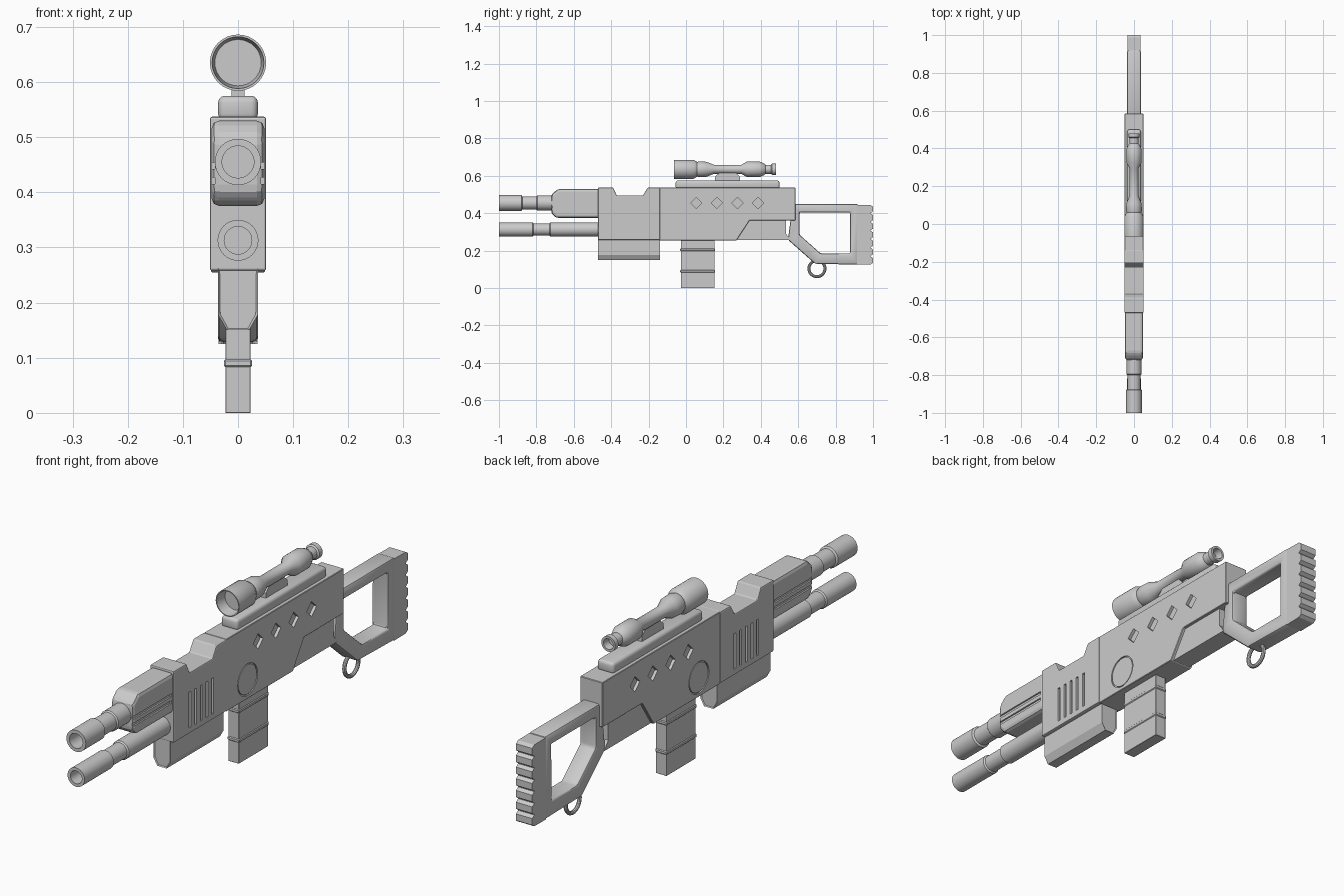
import bpy, bmesh, math
from mathutils import Matrix

if "Cube" in bpy.data.objects:
    bpy.data.objects.remove(bpy.data.objects["Cube"])


def finish(name, bm, bevel=0.0, segs=2, smooth=False):
    bmesh.ops.recalc_face_normals(bm, faces=bm.faces)
    me = bpy.data.meshes.new(name)
    bm.to_mesh(me)
    bm.free()
    ob = bpy.data.objects.new(name, me)
    bpy.context.collection.objects.link(ob)
    select(ob)
    if bevel:
        m = ob.modifiers.new("bevel", 'BEVEL')
        m.width, m.segments, m.limit_method = bevel, segs, 'ANGLE'
        bpy.ops.object.modifier_apply(modifier="bevel")
    if smooth:
        bpy.ops.object.shade_smooth_by_angle(angle=math.radians(35))
    return ob


def select(ob):
    bpy.ops.object.select_all(action='DESELECT')
    bpy.context.view_layer.objects.active = ob
    ob.select_set(True)


def prism(bm, pts, x0, x1):
    """Side outline of (y, z) points, extruded across x."""
    f = bm.faces.new([bm.verts.new((x0, y, z)) for y, z in pts])
    r = bmesh.ops.extrude_face_region(bm, geom=[f])
    bmesh.ops.translate(bm, vec=(x1 - x0, 0, 0),
                        verts=[v for v in r['geom'] if isinstance(v, bmesh.types.BMVert)])


def rect(y0, y1, z0, z1):
    return [(y0, z0), (y1, z0), (y1, z1), (y0, z1)]


def plate(name, pts, hw, **kw):
    bm = bmesh.new()
    prism(bm, pts, -hw, hw)
    return finish(name, bm, **kw)


def lathe(name, pts, z, n=32):
    """Closed (y, radius) outline spun about the y direction at height z."""
    bm = bmesh.new()
    rings = []
    for y, r in pts:
        if r == 0:
            rings.append([bm.verts.new((0, y, z))] * n)
        else:
            rings.append([bm.verts.new((r * math.cos(a), y, z + r * math.sin(a)))
                          for a in (2 * math.pi * i / n for i in range(n))])
    for a, b in zip(rings, rings[1:]):
        for i in range(n):
            j = (i + 1) % n
            bm.faces.new(list(dict.fromkeys((a[i], a[j], b[j], b[i]))))
    return finish(name, bm, smooth=True)


def carve(ob, outlines, hw, depth):
    """Recess (y, z) outlines into both sides of an object."""
    bm = bmesh.new()
    for pts in outlines:
        for s in (-1, 1):
            prism(bm, pts, s * (hw - depth), s * (hw + 0.02))
    cutter = finish("recess_cutter", bm)
    cutter.hide_render = True
    m = ob.modifiers.new("recess", 'BOOLEAN')
    m.operation, m.object, m.solver = 'DIFFERENCE', cutter, 'EXACT'
    select(ob)
    bpy.ops.object.modifier_apply(modifier="recess")
    bpy.data.objects.remove(cutter)


# Two hollow barrels
lathe("upper_barrel", [(-.86, 0), (-.86, .029), (-1, .029), (-1, .042), (-.88, .042), (-.875, .035),
                       (-.80, .035), (-.795, .04), (-.69, .04), (-.69, 0)], .455)
lathe("lower_barrel", [(-.86, 0), (-.86, .025), (-1, .025), (-1, .037), (-.82, .037), (-.815, .032),
                       (-.73, .032), (-.725, .037), (-.45, .037), (-.45, 0)], .313)

# Handguard with side grooves
guard = plate("handguard", [(-.72, .40), (-.695, .375), (-.46, .375), (-.46, .53), (-.685, .53), (-.72, .50)],
              .048, bevel=.014, segs=2)
carve(guard, [rect(-.74, -.48, z, z + .012) for z in (.415, .442)], .048, .006)

# Front receiver with top notch and vent slots
front = plate("front_receiver", [(-.47, .258), (-.14, .258), (-.14, .537), (-.205, .537), (-.23, .495),
                                 (-.37, .495), (-.39, .537), (-.47, .537)], .051, bevel=.004)
carve(front, [rect(y - .006, y + .006, .28, .42) for y in (-.37, -.335, -.30, -.265, -.23)], .051, .008)

# Box under the front receiver: cross-section in x, z swept along y
bm = bmesh.new()
section = [(-.036, .262), (-.036, .178), (-.02, .15), (.02, .15), (.036, .178), (.036, .262)]
f = bm.faces.new([bm.verts.new((x, -.47, z)) for x, z in section])
r = bmesh.ops.extrude_face_region(bm, geom=[f])
bmesh.ops.translate(bm, vec=(0, .33, 0), verts=[v for v in r['geom'] if isinstance(v, bmesh.types.BMVert)])
ends = [f for f in bm.faces if len(f.verts) == 6]
bmesh.ops.recalc_face_normals(bm, faces=bm.faces)
bmesh.ops.inset_individual(bm, faces=ends, thickness=.004, depth=-.004)
finish("underbarrel_box", bm)

# Rear receiver with diamond recesses and round side cover
rear = plate("rear_receiver", [(-.142, .255), (.27, .255), (.34, .362), (.585, .362), (.585, .537), (-.142, .537)],
             .049, bevel=.002, segs=1)
diamonds = [[(y - .03, .455), (y, .425), (y + .03, .455), (y, .485)] for y in (.055, .165, .275, .385)]
disc = [(-.01 + .062 * math.cos(a), .33 + .062 * math.sin(a)) for a in (math.tau * i / 32 for i in range(32))]
carve(rear, diamonds, .049, .012)
carve(rear, [disc], .049, .005)
plate("side_cover", [(-.01 + (y + .01) * .93, .33 + (z - .33) * .93) for y, z in disc], .048)
plate("lower_receiver", [(.2, .257), (.56, .257), (.535, .29), (.535, .37), (.2, .37)], .038)

# Magazine with bands
plate("magazine", rect(-.028, .153, 0, .27), .023, bevel=.001, segs=1)
for i, z in enumerate((.09, .205)):
    plate(f"magazine_band_{i + 1}", rect(-.031, .156, z - .007, z + .007), .0258, bevel=.003, segs=1)

# Scope rail, mount and scope
plate("scope_rail", rect(-.055, .50, .53, .575), .036, bevel=.012, segs=3, smooth=True)
plate("scope_mount", [(.155, .57), (.29, .57), (.29, .595), (.265, .618), (.18, .618), (.155, .595)], .012)
lathe("scope", [(-.02, 0), (-.02, .042), (-.065, .047), (-.065, .051), (.04, .051), (.055, .042), (.06, .039),
                (.07, .042), (.11, .04), (.15, .024), (.295, .024), (.325, .041), (.395, .041), (.42, .03),
                (.425, .024), (.455, .024), (.46, .03), (.48, .03), (.48, .021), (.45, .018), (.45, 0)], .635)

# Open stock frame: outer and inner outlines joined as a ring
outer = [(.57, .45), (.92, .45), (.92, .125), (.69, .13), (.545, .258)]
inner = [(.607, .405), (.878, .405), (.878, .185), (.72, .185), (.607, .285)]
bm = bmesh.new()
loops = [[bm.verts.new((x, y, z)) for y, z in pts]
         for x, pts in ((-.036, outer), (.036, outer), (.036, inner), (-.036, inner))]
for k in range(4):
    a, b = loops[k], loops[(k + 1) % 4]
    for i in range(5):
        j = (i + 1) % 5
        bm.faces.new((a[i], a[j], b[j], b[i]))
finish("stock_frame", bm, bevel=.009, segs=2, smooth=True)

# Ridged butt pad
pad = [(.915, .445), (.915, .125)]
n, h = 7, .32 / 7
for i in range(n):
    z = .125 + i * h
    pad += [(.987, z + .001), (1.0, z + .010), (1.0, z + h - .010), (.987, z + h - .001)]
plate("butt_pad", pad, .035)

# Sling ring
bm = bmesh.new()
N, M = 32, 10
grid = [[bm.verts.new((.008 * math.sin(b), .70 + (.043 + .008 * math.cos(b)) * math.cos(a),
                       .104 + (.043 + .008 * math.cos(b)) * math.sin(a)))
         for b in (math.tau * j / M for j in range(M))] for a in (math.tau * i / N for i in range(N))]
for i in range(N):
    for j in range(M):
        k, l = (i + 1) % N, (j + 1) % M
        bm.faces.new((grid[i][j], grid[k][j], grid[k][l], grid[i][l]))
finish("sling_ring", bm, smooth=True)
